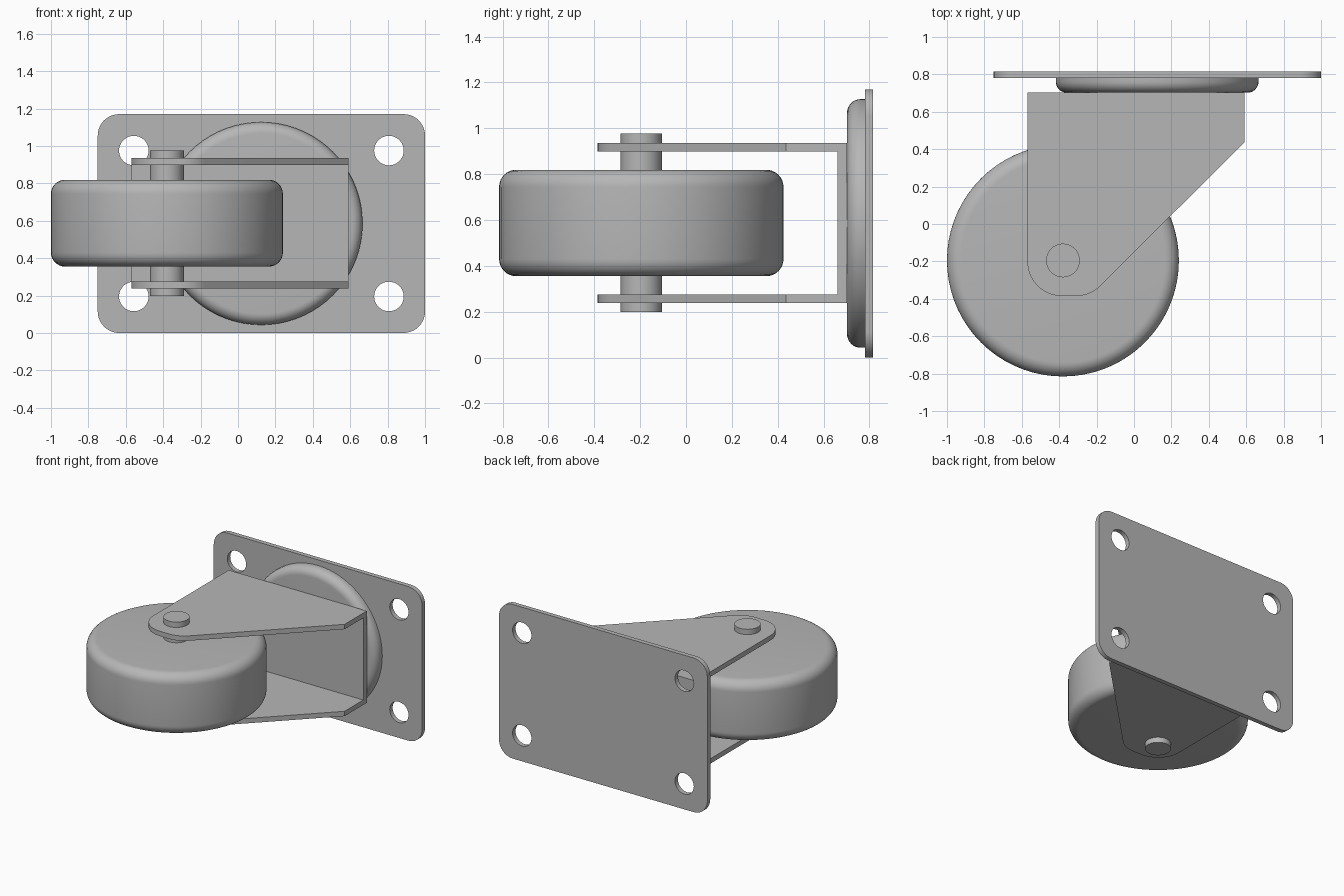
import bpy
import bmesh
from math import sin, cos, pi, radians
from mathutils import Matrix, Vector

cube = bpy.data.objects.get("Cube")
if cube:
    bpy.data.objects.remove(cube, do_unlink=True)

GREY = (0.47, 0.47, 0.47, 1.0)
steel = bpy.data.materials.new("plain grey")
steel.use_nodes = True
steel.diffuse_color = GREY
bsdf = next(n for n in steel.node_tree.nodes if n.type == 'BSDF_PRINCIPLED')
bsdf.inputs["Base Color"].default_value = GREY

FACE_BACK = Matrix.Rotation(radians(90), 4, 'X')   # local z points to -y


def finish(obj, matrix):
    """Place the part, colour it and smooth its curved sides."""
    obj.matrix_world = matrix
    obj.data.materials.append(steel)
    bpy.ops.object.select_all(action='DESELECT')
    obj.select_set(True)
    bpy.context.view_layer.objects.active = obj
    if obj.type == 'CURVE':
        bpy.ops.object.convert(target='MESH')
        obj = bpy.context.view_layer.objects.active
        bm = bmesh.new()
        bm.from_mesh(obj.data)
        bmesh.ops.remove_doubles(bm, verts=bm.verts, dist=0.0005)
        bmesh.ops.recalc_face_normals(bm, faces=bm.faces)
        bm.to_mesh(obj.data)
        bm.free()
    bpy.ops.object.shade_smooth_by_angle(angle=radians(30))


def arc(cx, cy, r, start, end, steps):
    angles = [radians(start + (end - start) * i / steps) for i in range(steps + 1)]
    return [(cx + r * cos(a), cy + r * sin(a)) for a in angles]


def sheet(name, loops, thickness, matrix):
    """Flat sheet from an outline; further loops become holes."""
    curve = bpy.data.curves.new(name, 'CURVE')
    curve.dimensions = '2D'
    curve.fill_mode = 'BOTH'
    curve.extrude = thickness / 2
    for loop in loops:
        spline = curve.splines.new('POLY')
        spline.points.add(len(loop) - 1)
        for point, (x, y) in zip(spline.points, loop):
            point.co = (x, y, 0, 1)
        spline.use_cyclic_u = True
    obj = bpy.data.objects.new(name, curve)
    bpy.context.collection.objects.link(obj)
    finish(obj, matrix)


def lathe(name, profile, matrix, segments=72):
    """Solid of revolution around local z from (radius, height) points."""
    bm = bmesh.new()
    verts = [bm.verts.new((r, 0, z)) for r, z in profile]
    edges = [bm.edges.new(pair) for pair in zip(verts, verts[1:])]
    bmesh.ops.spin(bm, geom=verts + edges, cent=(0, 0, 0), axis=(0, 0, 1),
                   angle=2 * pi, steps=segments, use_duplicate=False)
    bmesh.ops.remove_doubles(bm, verts=bm.verts, dist=0.0001)
    bmesh.ops.recalc_face_normals(bm, faces=bm.faces)
    mesh = bpy.data.meshes.new(name)
    bm.to_mesh(mesh)
    bm.free()
    obj = bpy.data.objects.new(name, mesh)
    bpy.context.collection.objects.link(obj)
    finish(obj, matrix)


# Mounting plate with rounded corners and four bolt holes
x0, x1, z1, corner = -0.75, 1.0, 1.17, 0.115
outline = (arc(x1 - corner, z1 - corner, corner, 0, 90, 10)
           + arc(x0 + corner, z1 - corner, corner, 90, 180, 10)
           + arc(x0 + corner, corner, corner, 180, 270, 10)
           + arc(x1 - corner, corner, corner, 270, 360, 10))
holes = [arc(x, z, 0.079, 0, 350, 35)
         for x in (-0.557, 0.807) for z in (0.195, 0.975)]
sheet("mounting_plate", [outline] + holes, 0.035,
      Matrix.Translation((0, 0.7975, 0)) @ FACE_BACK)

# Swivel disc, rounded at the front rim
R, H, F = 0.542, 0.08, 0.06
lathe("swivel_disc",
      [(0, 0), (R, 0)] + arc(R - F, H - F, F, 0, 90, 8) + [(0, H)],
      Matrix.Translation((0.124, 0.782, 0.585)) @ FACE_BACK)

# Fork: two side plates joined by a web
side = ([(-0.57, 0.702), (0.59, 0.702), (0.59, 0.437)]
        + arc(-0.31, -0.2, 0.185, -45, -90, 8)
        + arc(-0.385, -0.2, 0.185, -90, -180, 14))
for name, z in (("fork_lower_side", 0.257), ("fork_upper_side", 0.917)):
    sheet(name, [side], 0.037, Matrix.Translation((0, 0, z)))
web = [(-0.57, 0.66), (0.59, 0.66), (0.59, 0.702), (-0.57, 0.702)]
sheet("fork_web", [web], 0.63, Matrix.Translation((0, 0, 0.587)))

# Wheel with rounded rims, and its axle
hub = Vector((-0.38, -0.195, 0.587))
R, H, F = 0.62, 0.232, 0.075
lathe("wheel",
      [(0, -H)] + arc(R - F, F - H, F, -90, 0, 8)
      + arc(R - F, H - F, F, 0, 90, 8) + [(0, H)],
      Matrix.Translation(hub))
R, H = 0.09, 0.389
lathe("axle", [(0, -H), (R, -H), (R, H), (0, H)],
      Matrix.Translation(hub), 48)
